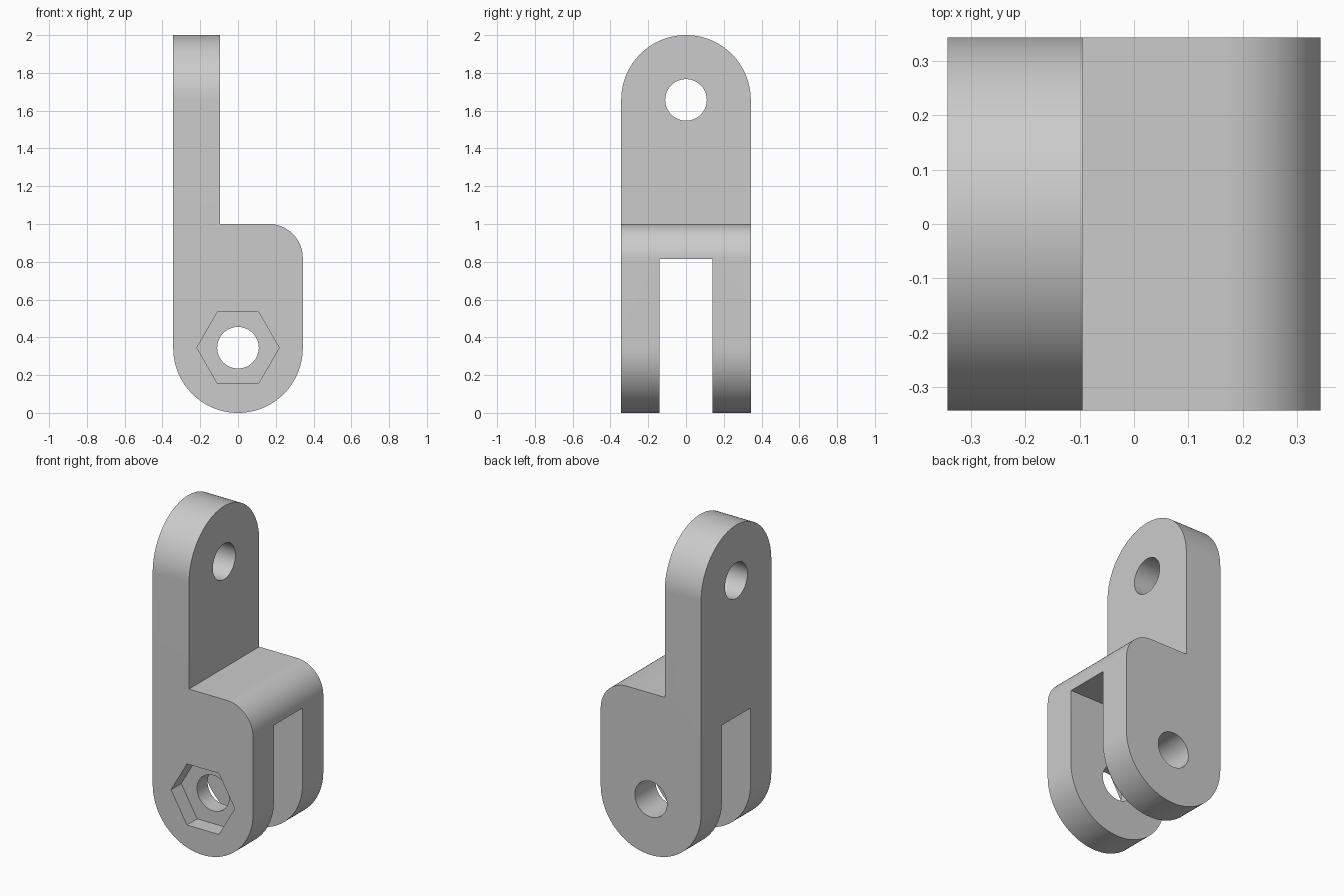
import bpy
import bmesh
from math import cos, sin, pi
from mathutils import Vector

cube = bpy.data.objects.get("Cube")
if cube:
    bpy.data.objects.remove(cube, do_unlink=True)

R = 0.343            # half width and end radius
HOLE = 0.11          # pin hole radius
TONGUE_X = -0.095    # inner face of the tongue
SHOULDER = 1.0       # top of the fork body
CORNER = 0.18        # shoulder rounding
SLOT_TOP = 0.815
SLOT_HALF = 0.14
TOP_Z = 2.0 - R

grey = bpy.data.materials.new("light_grey")
grey.use_nodes = True
colour = (0.6, 0.6, 0.6, 1.0)
grey.diffuse_color = colour
grey.node_tree.nodes["Principled BSDF"].inputs["Base Color"].default_value = colour


def arc(cx, cz, radius, start, end, steps):
    return [(cx + radius * cos(start + (end - start) * i / steps),
             cz + radius * sin(start + (end - start) * i / steps))
            for i in range(steps + 1)]


def circle(cz, radius, sides):
    return arc(0, cz, radius, 0, 2 * pi, sides)[:-1]


def prism(name, profile, axis, low, high):
    """Extrude a (horizontal, z) profile along the x or y axis."""
    bm = bmesh.new()
    place = (lambda h, z: (low, h, z)) if axis == "x" else (lambda h, z: (h, low, z))
    face = bm.faces.new([bm.verts.new(place(h, z)) for h, z in profile])
    moved = bmesh.ops.extrude_face_region(bm, geom=[face])["geom"]
    step = Vector((high - low, 0, 0) if axis == "x" else (0, high - low, 0))
    bmesh.ops.translate(bm, vec=step,
                        verts=[v for v in moved if isinstance(v, bmesh.types.BMVert)])
    bmesh.ops.recalc_face_normals(bm, faces=bm.faces)
    mesh = bpy.data.meshes.new(name)
    bm.to_mesh(mesh)
    bm.free()
    mesh.materials.append(grey)
    obj = bpy.data.objects.new(name, mesh)
    bpy.context.collection.objects.link(obj)
    return obj


# Fork body and tongue from one stepped front profile
front = arc(0, R, R, pi, 2 * pi, 64)
front += arc(R - CORNER, SHOULDER - CORNER, CORNER, 0, pi / 2, 24)
front += [(TONGUE_X, SHOULDER), (TONGUE_X, 2.1), (-R, 2.1)]
link = prism("fork_link", front, "y", -R, R)

# Rounded tongue end, fork slot, pin holes and hexagonal nut recess
side = [(-R, -0.2), (R, -0.2)] + arc(0, TOP_Z, R, 0, pi, 64)
slot = [(-SLOT_HALF, -0.2), (SLOT_HALF, -0.2),
        (SLOT_HALF, SLOT_TOP), (-SLOT_HALF, SLOT_TOP)]
cuts = [
    (prism("tongue_round", side, "x", -1, 1), "INTERSECT"),
    (prism("fork_slot", slot, "x", -1, 1), "DIFFERENCE"),
    (prism("tongue_hole", circle(TOP_Z, HOLE, 64), "x", -1, 1), "DIFFERENCE"),
    (prism("fork_hole", circle(R + 0.002, HOLE, 64), "y", -1, 1), "DIFFERENCE"),
    (prism("nut_recess", circle(R + 0.002, 0.218, 6), "y", -1, 0.1 - R), "DIFFERENCE"),
]

bpy.ops.object.select_all(action="DESELECT")
bpy.context.view_layer.objects.active = link
link.select_set(True)
for cutter, operation in cuts:
    cutter.hide_render = True
    mod = link.modifiers.new(cutter.name, "BOOLEAN")
    mod.operation = operation
    mod.solver = "EXACT"
    mod.object = cutter
    bpy.ops.object.modifier_apply(modifier=mod.name)
    bpy.data.objects.remove(cutter, do_unlink=True)

bpy.ops.object.shade_smooth_by_angle(angle=pi / 6)
